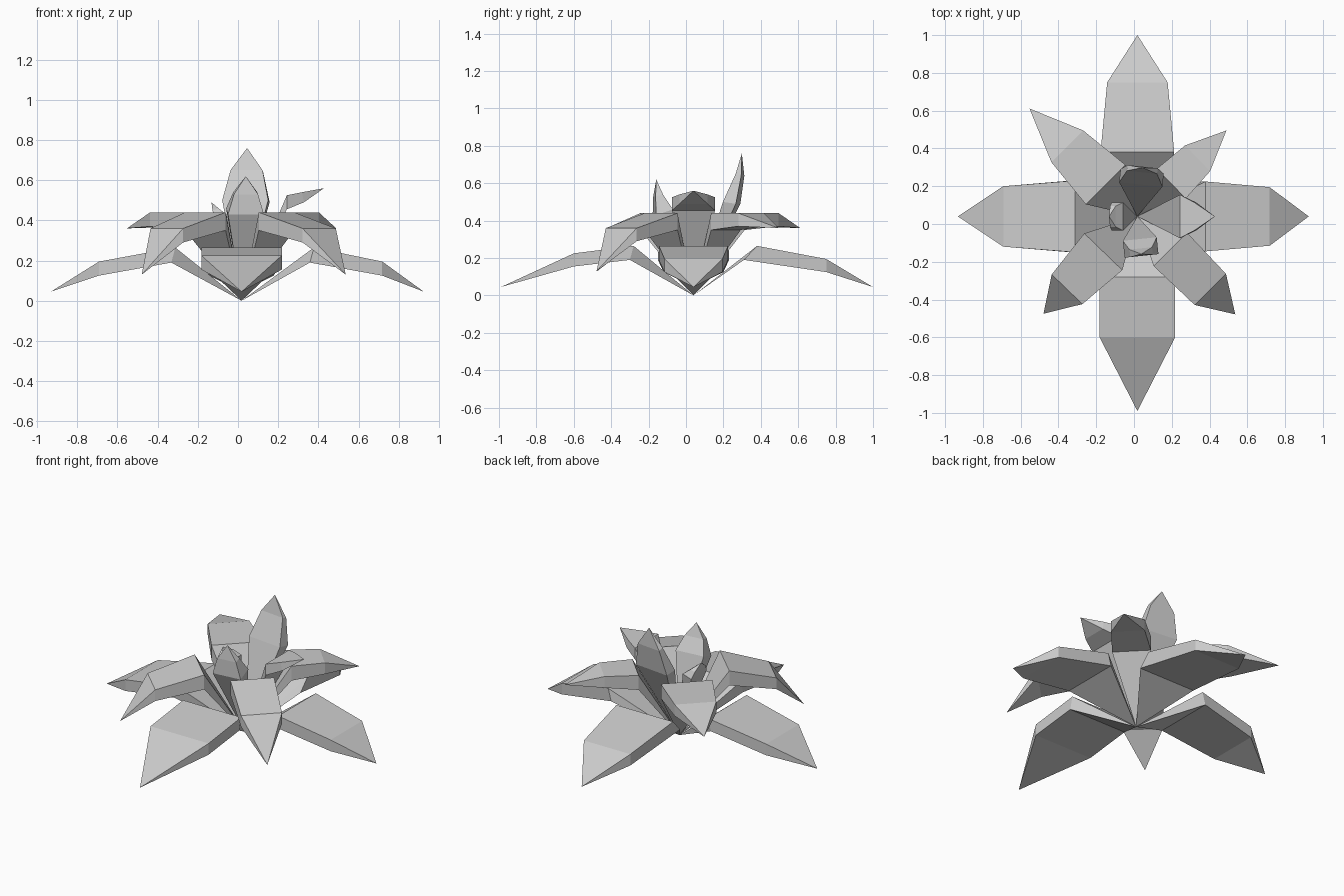
import bpy
import bmesh
from math import radians, cos, sin
from mathutils import Vector

default_cube = bpy.data.objects.get("Cube")
if default_cube:
    bpy.data.objects.remove(default_cube, do_unlink=True)

# Single grey material
grey = bpy.data.materials.new("petal_grey")
grey.use_nodes = True
colour = (0.6, 0.6, 0.6, 1)
grey.diffuse_color = colour
grey.node_tree.nodes["Principled BSDF"].inputs["Base Color"].default_value = colour

CENTRE = Vector((0.018, 0.04, 0))


def petal(name, angle, kink, middle, tip, kink_under, middle_under):
    """Solid petal pointing outwards at an angle in degrees.

    kink and middle are (radius, height, half width) of the upper face,
    tip is (radius, height), and the under values shift the lower face
    by (radius, height).
    """
    outward = Vector((cos(radians(angle)), sin(radians(angle)), 0))
    sideways = Vector((-outward.y, outward.x, 0))
    up = Vector((0, 0, 1))

    mesh = bpy.data.meshes.new(name)
    bm = bmesh.new()

    def point(radius, height, side=0):
        return bm.verts.new(CENTRE + outward * radius + up * height + sideways * side)

    def ring(section, under):
        radius, height, half = section
        low_radius, low_height = radius + under[0], height + under[1]
        return [point(radius, height, -half), point(radius, height, half),
                point(low_radius, low_height, half), point(low_radius, low_height, -half)]

    root = point(0, 0)
    inner_ring = ring(kink, kink_under)
    outer_ring = ring(middle, middle_under)
    end = point(*tip)

    # Root cone, body and pointed end
    for i in range(4):
        j = (i + 1) % 4
        bm.faces.new((root, inner_ring[i], inner_ring[j]))
        bm.faces.new((inner_ring[i], outer_ring[i], outer_ring[j], inner_ring[j]))
        bm.faces.new((outer_ring[i], end, outer_ring[j]))
    bmesh.ops.recalc_face_normals(bm, faces=bm.faces)
    bm.to_mesh(mesh)
    bm.free()

    mesh.materials.append(grey)
    obj = bpy.data.objects.new(name, mesh)
    bpy.context.scene.collection.objects.link(obj)
    return obj


# Large drooping outer petals: angle, three radii, two half widths, root shift
outer_petals = {
    "outer_petal_back": (90, 0.34, 0.71, 0.96, 0.195, 0.16, -0.07),
    "outer_petal_front": (-90, 0.32, 0.64, 1.03, 0.2, 0.2, 0.02),
    "outer_petal_left": (0, 0.36, 0.7, 0.907, 0.185, 0.155, -0.02),
    "outer_petal_right": (180, 0.33, 0.71, 0.95, 0.19, 0.16, 0.02),
}
for name, values in outer_petals.items():
    angle, kink_r, middle_r, tip_r, kink_half, middle_half, shift = values
    middle_z = 0.225 if angle == -90 else 0.195
    petal(name, angle,
          kink=(kink_r, 0.265, kink_half),
          middle=(middle_r, middle_z, middle_half),
          tip=(tip_r, 0.045),
          kink_under=(shift, -0.075),
          middle_under=(0, -0.07))

# Diagonal petals: angle, three radii, two half widths, middle and tip heights
diagonal_petals = {
    "diagonal_petal_front_left": (-45, 0.246, 0.546, 0.733, 0.125, 0.117, 0.36, 0.13),
    "diagonal_petal_front_right": (226, 0.26, 0.536, 0.716, 0.14, 0.113, 0.36, 0.13),
    "diagonal_petal_back_left": (44, 0.25, 0.443, 0.655, 0.11, 0.095, 0.44, 0.36),
    "diagonal_petal_back_right": (135, 0.239, 0.525, 0.808, 0.148, 0.119, 0.44, 0.36),
}
for name, values in diagonal_petals.items():
    angle, kink_r, middle_r, tip_r, kink_half, middle_half, middle_z, tip_z = values
    petal(name, angle,
          kink=(kink_r, 0.44, kink_half),
          middle=(middle_r, middle_z, middle_half),
          tip=(tip_r, tip_z),
          kink_under=(0, -0.09),
          middle_under=(0, -0.07))

# Small upright petals around the heart of the flower
petal("inner_petal_back", 84,
      kink=(0.17, 0.5, 0.115), middle=(0.235, 0.65, 0.08), tip=(0.26, 0.76),
      kink_under=(0.07, -0.01), middle_under=(0.03, -0.01))
petal("inner_petal_front", -84,
      kink=(0.12, 0.46, 0.09), middle=(0.17, 0.54, 0.06), tip=(0.2, 0.62),
      kink_under=(0.09, -0.03), middle_under=(0.04, -0.01))
petal("inner_petal_left", 0,
      kink=(0.225, 0.525, 0.115), middle=(0.3, 0.54, 0.075), tip=(0.41, 0.56),
      kink_under=(0, -0.07), middle_under=(0.01, -0.05))
petal("inner_petal_right", 180,
      kink=(0.075, 0.43, 0.075), middle=(0.115, 0.46, 0.055), tip=(0.15, 0.49),
      kink_under=(0.06, -0.02), middle_under=(0.03, -0.01))
